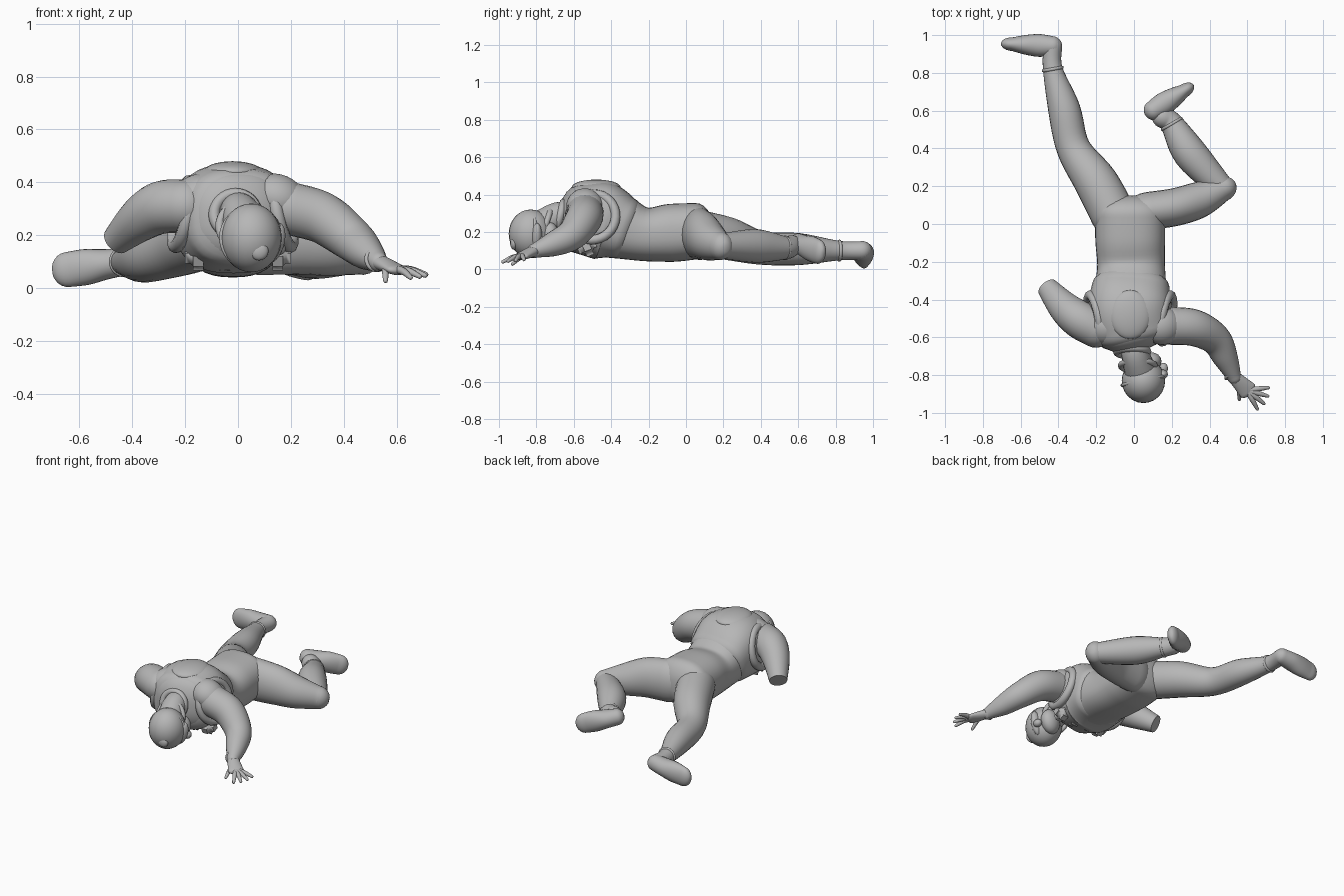
import bpy, bmesh, math
from mathutils import Vector

default_cube = bpy.data.objects.get("Cube")
if default_cube:
    bpy.data.objects.remove(default_cube, do_unlink=True)

grey = bpy.data.materials.new("plain grey")
grey.use_nodes = True
colour = (.47, .47, .47, 1)
grey.diffuse_color = colour
grey.node_tree.nodes["Principled BSDF"].inputs["Base Color"].default_value = colour


def finish(name, bm):
    """Turn a bmesh into a smooth-shaded grey object."""
    bmesh.ops.recalc_face_normals(bm, faces=bm.faces)
    mesh = bpy.data.meshes.new(name)
    bm.to_mesh(mesh)
    bm.free()
    mesh.materials.append(grey)
    part = bpy.data.objects.new(name, mesh)
    bpy.context.collection.objects.link(part)
    bpy.ops.object.select_all(action='DESELECT')
    part.select_set(True)
    bpy.context.view_layer.objects.active = part
    bpy.ops.object.shade_smooth_by_angle(angle=math.radians(50))
    return part


def blend(values, position):
    """Smooth curve through numbers or vectors."""
    index = min(int(position), len(values) - 2)
    t = position - index
    before, start = values[max(index - 1, 0)], values[index]
    end, after = values[index + 1], values[min(index + 2, len(values) - 1)]
    pull_in, pull_out = (end - before) / 2, (after - start) / 2
    gap = end - start
    return start + pull_in * t + (gap * 3 - pull_in * 2 - pull_out) * t ** 2 \
        + (pull_in + pull_out - gap * 2) * t ** 3


def loft(name, points, widths, heights=None, cap=1, flat_end=False, power=2, sides=24, steps=6):
    """Oval tube along a smooth path with domed ends."""
    heights = heights or widths
    points = [Vector(p) for p in points]
    spots = [i / steps for i in range((len(points) - 1) * steps + 1)]
    path = [(blend(points, s), blend(widths, s), blend(heights, s)) for s in spots]

    def dome(tip, neighbour):
        centre, width, height = tip
        out = (centre - neighbour[0]).normalized() * max(width, height) * cap
        angles = [math.pi / 2 * k / steps for k in range(1, steps)]
        return [(centre + out * math.sin(a), width * math.cos(a), height * math.cos(a))
                for a in angles]

    head = dome(path[0], path[1])[::-1]
    tail = [] if flat_end else dome(path[-1], path[-2])
    path = head + path + tail
    bm = bmesh.new()
    rings = []
    for i, (centre, width, height) in enumerate(path):
        along = path[min(i + 1, len(path) - 1)][0] - path[max(i - 1, 0)][0]
        side = along.cross(Vector((0, 0, 1))).normalized()
        up = side.cross(along).normalized()
        ring = []
        for k in range(sides):
            angle = math.tau * k / sides
            c, s = (math.copysign(abs(v) ** (2 / power), v)
                    for v in (math.cos(angle), math.sin(angle)))
            ring.append(bm.verts.new(centre + side * c * width + up * s * height))
        rings.append(ring)
    for ring, following in zip(rings, rings[1:]):
        for k in range(sides):
            bm.faces.new((ring[k - 1], ring[k], following[k], following[k - 1]))
    bm.faces.new(rings[0])
    bm.faces.new(rings[-1])
    return finish(name, bm)


def blob(name, location, size, rotation=(0, 0, 0)):
    bm = bmesh.new()
    bmesh.ops.create_uvsphere(bm, u_segments=24, v_segments=16, radius=1)
    part = finish(name, bm)
    part.location, part.scale, part.rotation_euler = location, size, rotation


def padded_ring(name, location, radius, padding, tilt, turn=0, roll=0):
    bpy.ops.mesh.primitive_torus_add(
        major_radius=radius, minor_radius=padding, major_segments=32, minor_segments=10,
        location=location, rotation=[math.radians(a) for a in (tilt, roll, turn)])
    part = bpy.context.object
    part.name = part.data.name = name
    part.data.materials.append(grey)
    bpy.ops.object.shade_smooth()


def boot(name, heel, toe):
    """Shoe lying on its side: thick at the instep, tall at the ball."""
    heel, toe = Vector(heel), Vector(toe)
    loft(name, [heel.lerp(toe, k / 3) for k in range(4)],
         [.052, .06, .052, .036], [.052, .058, .068, .066], cap=.9)


# torso, from hips to shoulders
spine = [Vector(p) for p in zip((-.02, -.02, -.015, -.02, .005), (.06, -.08, -.24, -.45, -.58),
                                (.205, .195, .19, .26, .27))]
girth = [.185, .185, .18, .205, .19]
depth = [.15, .155, .145, .2, .175]
loft("torso", spine, girth, depth, cap=.5, power=2.4, sides=36)

# padded vest, a little larger than the chest
vest_start = spine[2].lerp(spine[3], .45)
loft("vest", [vest_start] + spine[3:], [g + .016 for g in [.19] + girth[3:]],
     [d + .008 for d in [.16] + depth[3:]], cap=.4, power=2.6, sides=36)
blob("vest_back_pad", (-.02, -.48, .44), (.11, .13, .04))
for label, s in (("left", 1), ("right", -1)):
    padded_ring(label + "_armhole_trim", (s * .19 - .02, -.5, .28), .125, .026,
                tilt=0, turn=s * -10, roll=s * 78)
    blob(label + "_shoulder_pad", (s * .15, -.54, .34), (.11, .1, .09), (0, s * .4, 0))

# chest pouches
for i in range(4):
    bm = bmesh.new()
    bmesh.ops.create_cube(bm, size=.1)
    bmesh.ops.bevel(bm, geom=bm.edges[:], offset=.03, segments=3, affect='EDGES')
    pouch = finish("chest_pouch", bm)
    pouch.location = (i * .1 - .15, -.53, .12)
    pouch.rotation_euler.x = .4

# neck, head and cap
skull = Vector((.05, -.83, .19))
loft("neck", [(0, -.62, .29), (.01, -.7, .28), skull], [.07, .075, .09])
blob("head", skull, (.115, .118, .13))
padded_ring("collar", (-.01, -.675, .28), .08, .022, tilt=75)
padded_ring("hood_fold", (.02, -.75, .235), .09, .016, tilt=72)
padded_ring("cap_band", skull, .115, .009, tilt=88, turn=12)
blob("jaw", (.075, -.735, .175), (.07, .055, .08), (0, .4, .3))
blob("brow", (.135, -.8, .17), (.04, .03, .08), (0, .3, .2))
blob("nose", (.155, -.765, .15), (.025, .03, .025))
blob("cap_button", (.08, -.92, .14), (.035, .02, .035))

# left arm reaching forward
left_wrist = Vector((.53, -.81, .1))
palm = Vector((.6, -.88, .07))
loft("left_arm", [(.2, -.54, .3), (.32, -.55, .265), (.43, -.61, .185),
                  (.485, -.71, .135), left_wrist], [.1, .097, .083, .066, .038])
padded_ring("left_cuff", left_wrist.lerp(palm, -.15), .038, .008, tilt=75, turn=28)
loft("left_palm", [left_wrist, left_wrist.lerp(palm, .5), palm], [.035, .042, .05],
     [.03, .026, .02], cap=.6)


def finger(name, root, degrees, length, drop):
    """Tapered finger with a slightly raised knuckle."""
    angle = math.radians(degrees)
    reach = Vector((math.cos(angle) * length, math.sin(angle) * length, -drop))
    knuckle = root + reach / 2 + Vector((0, 0, .008))
    loft(name, [root, knuckle, root + reach], [.017, .014, .009], sides=12, steps=4)


for i, name in enumerate(("index", "middle", "ring", "little")):
    finger(name + "_finger", palm, i * 23 - 62, .112, .03 - i * .004)
finger("thumb", left_wrist.lerp(palm, .4), -90, .09, .06)

# right arm, cut off flat below the elbow
loft("right_arm", [(-.2, -.555, .31), (-.29, -.505, .305), (-.37, -.44, .26), (-.46, -.335, .18)],
     [.1, .1, .085, .056], flat_end=True)

# left leg, bent sharply at the knee
left_knee = Vector((.47, .185, .125))
left_ankle = Vector((.2, .53, .115))
left_heel = Vector((.1, .6, .14))
loft("left_thigh", [(.08, .07, .19), (.22, .09, .18), (.35, .13, .15), left_knee],
     [.1, .1, .095, .065], [.14, .13, .105, .075])
loft("left_shin", [left_knee, (.3, .37, .125), left_ankle, left_ankle.lerp(left_heel, .5)],
     [.065, .09, .062, .055])
padded_ring("left_boot_cuff", left_ankle, .057, .009, tilt=90, turn=30)
boot("left_boot", left_heel, (.265, .705, .095))

# right leg, stretched out
right_ankle = Vector((-.43, .82, .1))
right_heel = Vector((-.43, .942, .1))
loft("right_leg", [(-.11, .05, .2), (-.2, .22, .165), (-.32, .4, .115), (-.37, .61, .108),
                   right_ankle, right_heel], [.12, .115, .09, .085, .052, .05])
padded_ring("right_boot_cuff", right_ankle, .05, .009, tilt=90, turn=10)
boot("right_boot", right_heel, (-.645, .952, .07))
